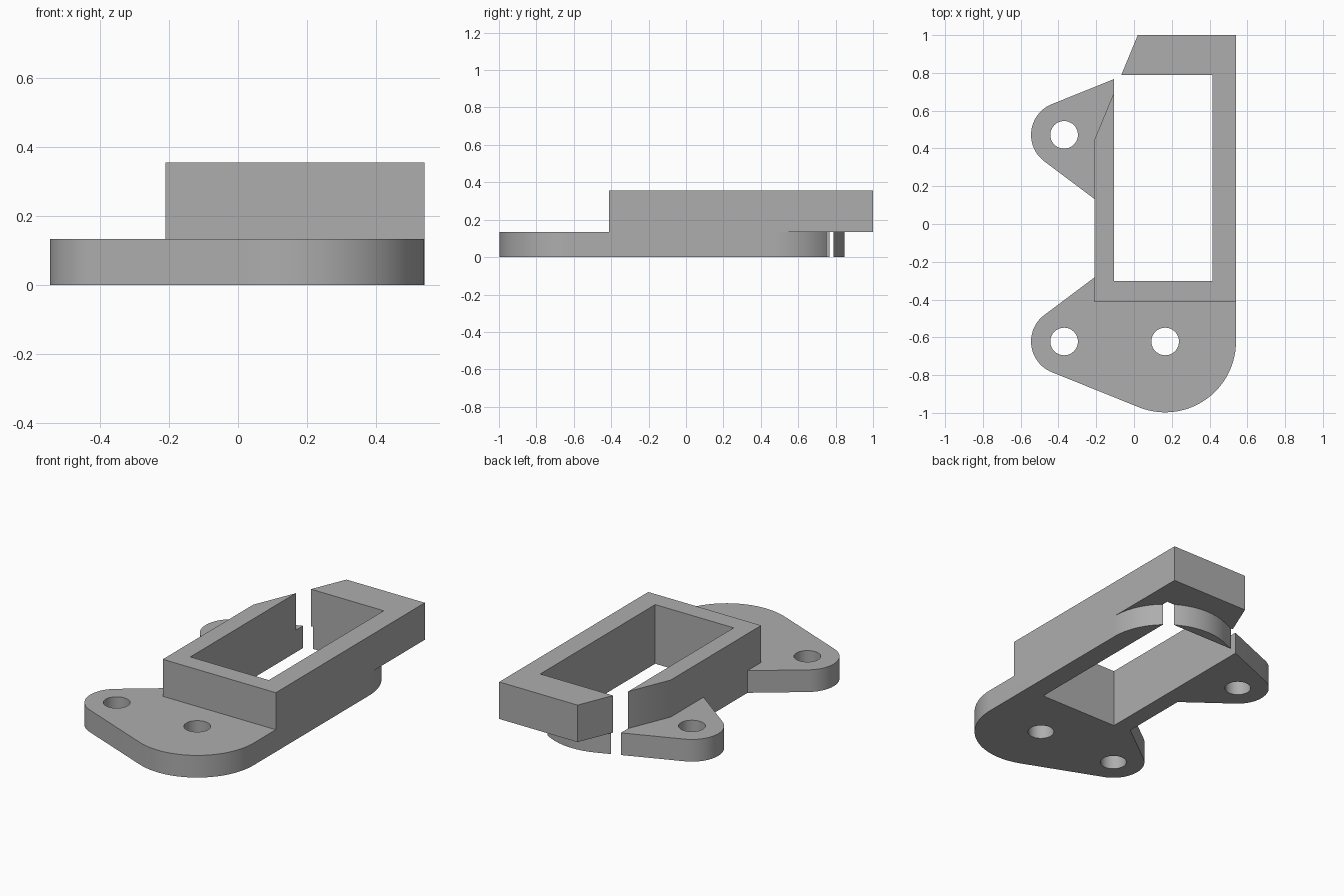
import bpy
import bmesh
from math import radians, cos, sin, pi

cube = bpy.data.objects.get("Cube")
if cube:
    bpy.data.objects.remove(cube, do_unlink=True)

BASE_H, TOP_H = 0.133, 0.355
LEFT, RIGHT = -0.21, 0.54          # outer sides of the frame
LUG_X, LUG_R = -0.37, 0.175        # mounting ears
BIG_X, BIG_R = 0.165, 0.375        # large rounded ends
FRONT_Y, BACK_Y = -0.622, 0.472

grey = bpy.data.materials.new("plain grey")
grey.use_nodes = True
grey.diffuse_color = (0.42, 0.42, 0.42, 1)
grey.node_tree.nodes["Principled BSDF"].inputs["Base Color"].default_value = (0.42, 0.42, 0.42, 1)


def arc(cx, cy, r, start, end, steps):
    angles = [radians(start + (end - start) * i / steps) for i in range(steps + 1)]
    return [(cx + r * cos(a), cy + r * sin(a)) for a in angles]


def prism(name, outline, z0, z1):
    """Extrude a counter-clockwise outline between two heights."""
    bm = bmesh.new()
    face = bm.faces.new([bm.verts.new((x, y, z0)) for x, y in outline])
    top = bmesh.ops.extrude_face_region(bm, geom=[face])["geom"]
    bmesh.ops.translate(bm, vec=(0, 0, z1 - z0),
                        verts=[v for v in top if isinstance(v, bmesh.types.BMVert)])
    bmesh.ops.recalc_face_normals(bm, faces=bm.faces)
    mesh = bpy.data.meshes.new(name)
    bm.to_mesh(mesh)
    bm.free()
    mesh.materials.append(grey)
    obj = bpy.data.objects.new(name, mesh)
    bpy.context.collection.objects.link(obj)
    return obj


def combine(target, other, operation):
    """Apply an exact boolean and discard the second solid."""
    mod = target.modifiers.new("combine", 'BOOLEAN')
    mod.operation, mod.solver, mod.object = operation, 'EXACT', other
    bpy.context.view_layer.objects.active = target
    bpy.ops.object.modifier_apply(modifier=mod.name)
    bpy.data.objects.remove(other, do_unlink=True)


# Flat mounting plate: two ears on the left, large rounded ends on the right
TAPER, INNER = 111.8, 233.13       # directions of the tangent points
notch = 0.75 * (LUG_X + LUG_R * cos(radians(INNER)) - LEFT)
back_notch = BACK_Y + LUG_R * sin(radians(INNER)) + notch
front_notch = FRONT_Y - LUG_R * sin(radians(INNER)) - notch
plate = (arc(BIG_X, FRONT_Y, BIG_R, -TAPER, 0, 40)
         + arc(BIG_X, BACK_Y, BIG_R, 0, TAPER, 40)
         + arc(LUG_X, BACK_Y, LUG_R, TAPER, INNER, 28)
         + [(LEFT, back_notch), (LEFT, front_notch)]
         + arc(LUG_X, FRONT_Y, LUG_R, 360 - INNER, 360 - TAPER, 28))
bracket = prism("mounting_bracket", plate, 0, BASE_H)

# Raised rectangular frame with one corner sliced off
frame = [(LEFT, -0.413), (RIGHT, -0.413), (RIGHT, 1.0), (0.02, 1.0), (LEFT, 0.445)]
combine(bracket, prism("raised_frame", frame, BASE_H, TOP_H), 'UNION')

# Rectangular window through plate and frame
window = [(-0.105, -0.302), (0.416, -0.302), (0.416, 0.788), (-0.105, 0.788)]
combine(bracket, prism("window_cutter", window, -0.1, 0.5), 'DIFFERENCE')

# Screw holes
for x, y in [(LUG_X, FRONT_Y), (LUG_X, BACK_Y), (BIG_X, FRONT_Y)]:
    hole = arc(x, y, 0.073, 0, 352.5, 47)
    combine(bracket, prism("hole_cutter", hole, -0.1, 0.5), 'DIFFERENCE')

# Smooth the curved walls, keep the edges crisp
bpy.ops.object.select_all(action='DESELECT')
bracket.select_set(True)
bpy.context.view_layer.objects.active = bracket
bpy.ops.object.shade_smooth_by_angle(angle=radians(25))
